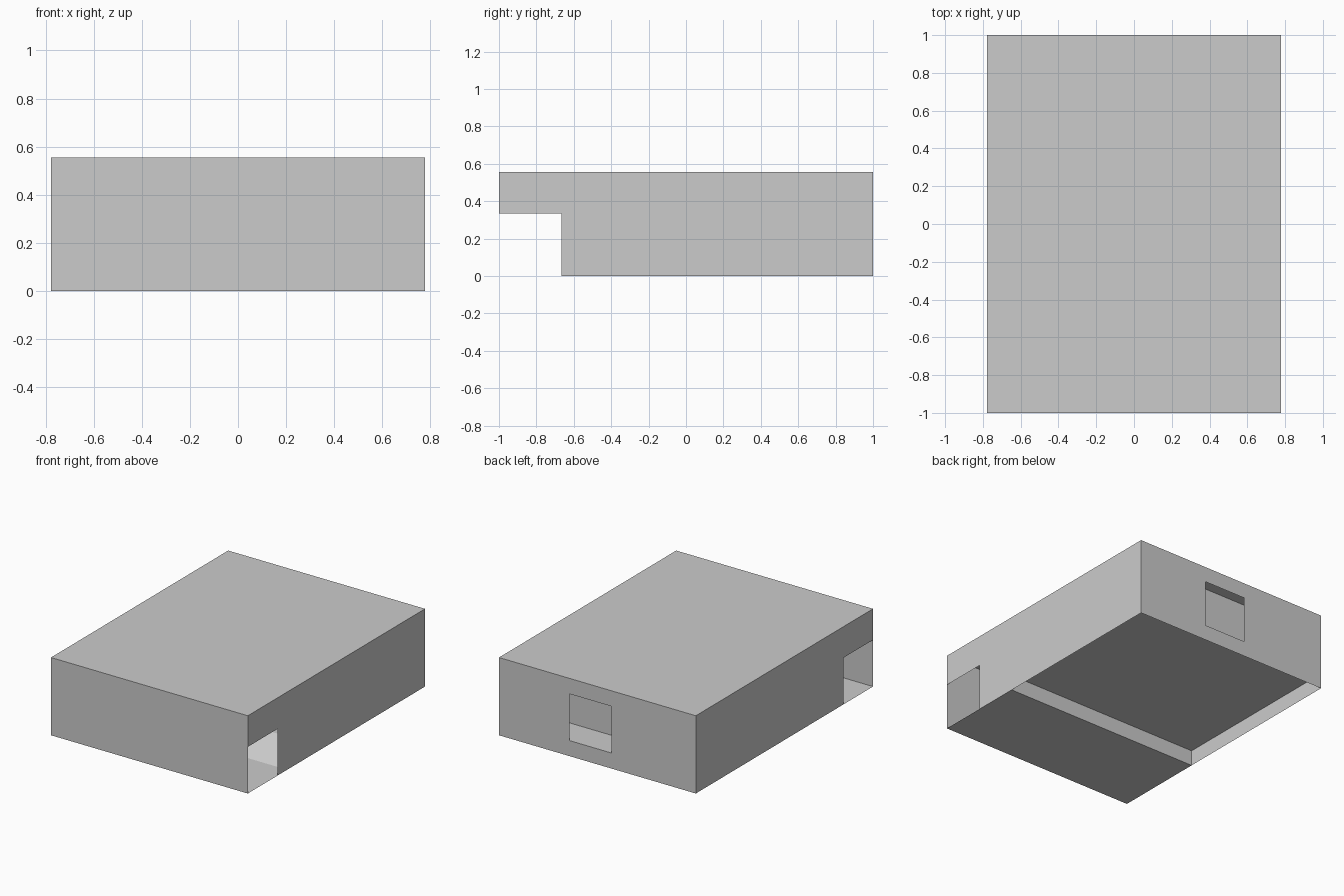
import bpy

if "Cube" in bpy.data.objects:
    bpy.data.objects.remove(bpy.data.objects["Cube"])

U = 1 / 9                  # the model sits on a grid of ninths
W, L, H = 7, 9, 5          # half width, half length, height in grid units


def sheet(name, polygons):
    """Thin panel object made from a few polygons in grid units."""
    verts, faces = [], []
    for poly in polygons:
        faces.append(range(len(verts), len(verts) + len(poly)))
        verts += [(x * U, y * U, z * U) for x, y, z in poly]
    mesh = bpy.data.meshes.new(name)
    mesh.from_pydata(verts, [], [list(f) for f in faces])
    obj = bpy.data.objects.new(name, mesh)
    bpy.context.collection.objects.link(obj)
    return obj


def sweep(name, profile):
    """Sweep a (y, z) profile line across the full width."""
    return sheet(name, [[(-W, *a), (W, *a), (W, *b), (-W, *b)]
                        for a, b in zip(profile, profile[1:])])


def upright(x0, x1, z0, z1, y):
    return [(x0, y, z0), (x1, y, z0), (x1, y, z1), (x0, y, z1)]


# Roof and closed front
sweep("roof", [(-L, H), (L, H)][::-1][::-1])
sheet("front_wall", [upright(-W, W, 0, H, -L)])

# Side walls with a square opening at the lower front corner
side = [(-6, 0), (L, 0), (L, H), (-L, H), (-L, 3), (-6, 3)]
sheet("right_wall", [[(W, y, z) for y, z in side]])
sheet("left_wall", [[(-W, y, z) for y, z in reversed(side)]])

# Back wall around a square window
sheet("back_wall", [p[::-1] for p in (
    upright(-W, -1, 0, H, L), upright(2, W, 0, H, L),
    upright(-1, 2, 0, 1, L), upright(-1, 2, 4, H, L))])

# Low floor, ramp and raised floor
sweep("low_floor", [(-L, 0), (-5, 0)])
sweep("ramp", [(-5, 0), (-3, 1), (-3, 0), (-5, 0)])
sweep("raised_floor", [(-3, 1), (L, 1)])

# Inner partition behind the window
sheet("inner_partition", [upright(-W, W, 1, H, 7)[::-1]])
